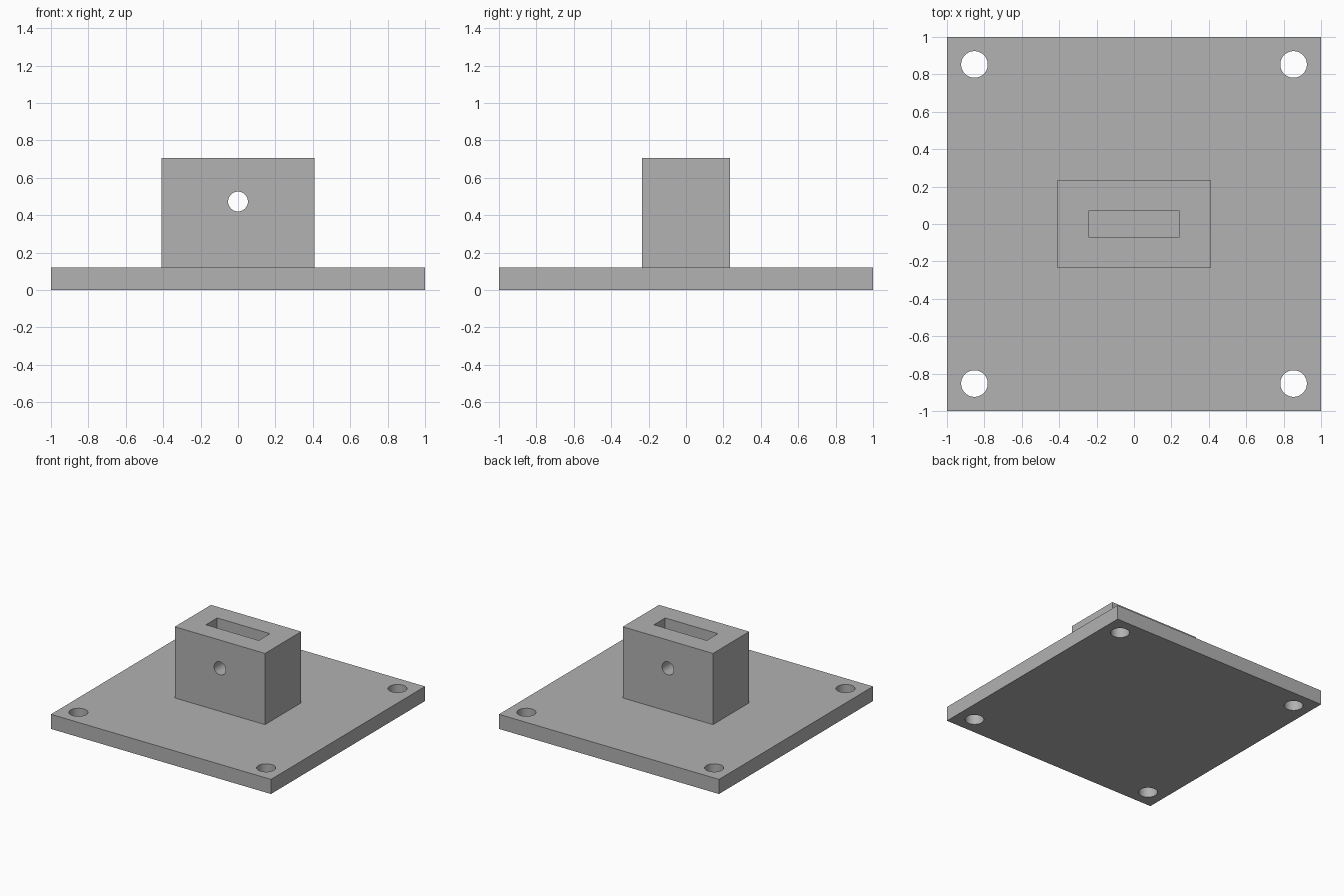
import bpy
from math import pi, radians

if "Cube" in bpy.data.objects:
    bpy.data.objects.remove(bpy.data.objects["Cube"])

PLATE_TOP = 0.12
BLOCK_TOP = 0.705

grey = bpy.data.materials.new("plain grey")
grey.use_nodes = True
colour = (0.445, 0.445, 0.445, 1)
grey.diffuse_color = colour
grey.node_tree.nodes["Principled BSDF"].inputs["Base Color"].default_value = colour


def box(name, width, depth, bottom, top):
    bpy.ops.mesh.primitive_cube_add(size=1, location=(0, 0, (bottom + top) / 2))
    ob = bpy.context.object
    ob.name = name
    ob.scale = (width, depth, top - bottom)
    bpy.ops.object.transform_apply(location=True, rotation=True, scale=True)
    ob.data.materials.append(grey)
    return ob


def rod(name, radius, length, location, rotation=(0, 0, 0)):
    bpy.ops.mesh.primitive_cylinder_add(vertices=64, radius=radius, depth=length,
                                        location=location, rotation=rotation)
    ob = bpy.context.object
    ob.name = name
    ob.data.materials.append(grey)
    return ob


def combine(target, tool, operation):
    """Apply a boolean and remove its tool."""
    mod = target.modifiers.new(operation.lower(), "BOOLEAN")
    mod.operation = operation
    mod.solver = "EXACT"
    mod.object = tool
    bpy.context.view_layer.objects.active = target
    bpy.ops.object.modifier_apply(modifier=mod.name)
    bpy.data.objects.remove(tool)


# Square base plate with the upright socket block fused on top
mount = box("mounting_plate_with_socket", 2, 2, 0, PLATE_TOP)
combine(mount, box("socket_block", 0.82, 0.47, PLATE_TOP / 2, BLOCK_TOP), "UNION")

# Rectangular slot open at the top, down to the plate
combine(mount, box("slot_cutter", 0.48, 0.146, PLATE_TOP, BLOCK_TOP + 0.1), "DIFFERENCE")

# Cross pin hole from front to back
combine(mount, rod("pin_hole_cutter", 0.053, 1, (0, 0, 0.473), (pi / 2, 0, 0)), "DIFFERENCE")

# Four corner screw holes
for x in (-0.853, 0.853):
    for y in (-0.853, 0.853):
        combine(mount, rod("screw_hole_cutter", 0.071, 1, (x, y, 0)), "DIFFERENCE")

# Smooth hole walls, sharp edges elsewhere
bpy.ops.object.select_all(action="DESELECT")
mount.select_set(True)
bpy.context.view_layer.objects.active = mount
bpy.ops.object.shade_smooth_by_angle(angle=radians(30))
